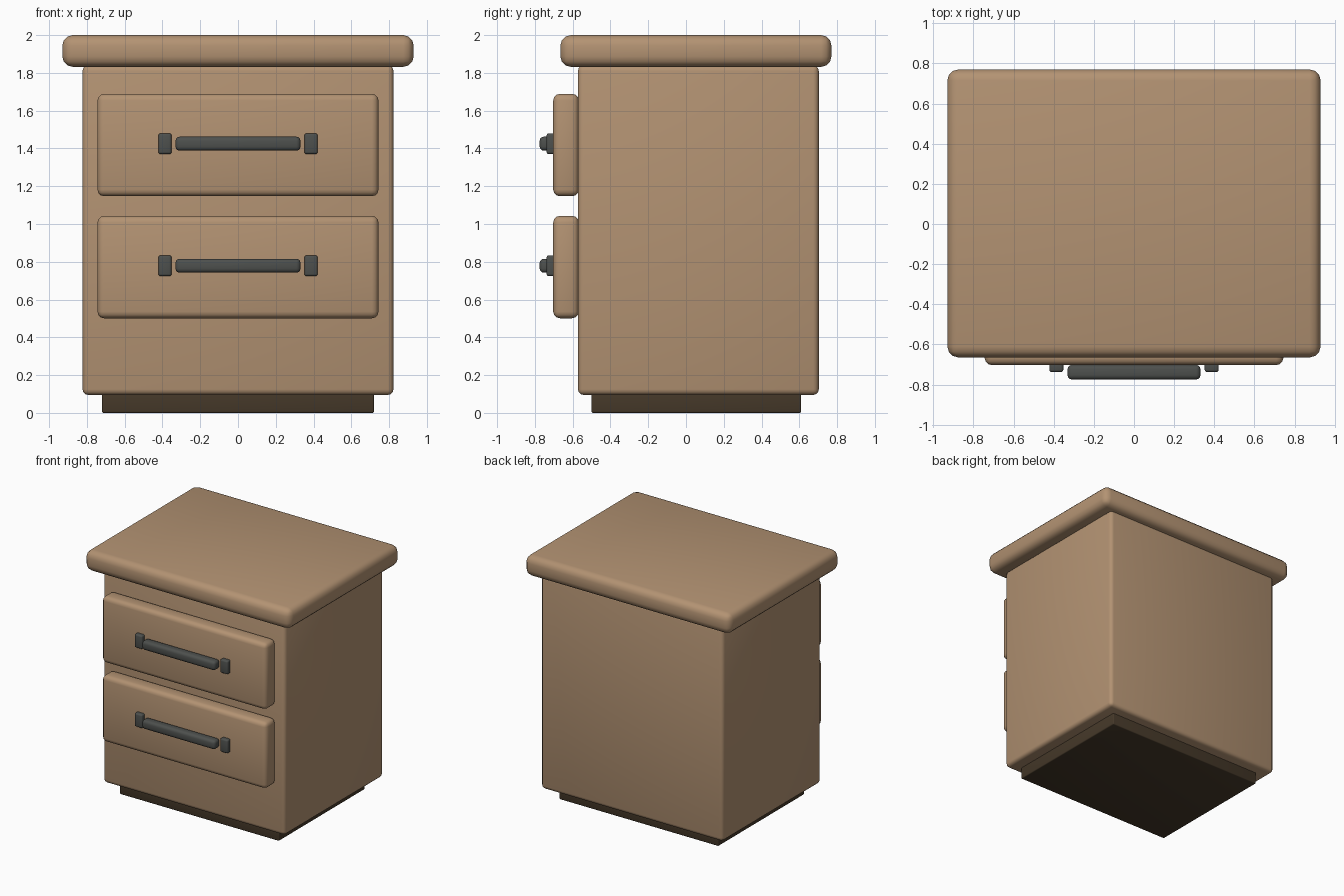
import bpy
import math

cube = bpy.data.objects.get("Cube")
if cube:
    bpy.data.objects.remove(cube, do_unlink=True)


def make_material(name, rgb):
    mat = bpy.data.materials.new(name)
    mat.use_nodes = True
    colour = (*rgb, 1.0)
    mat.diffuse_color = colour
    mat.node_tree.nodes["Principled BSDF"].inputs["Base Color"].default_value = colour
    return mat


wood = make_material("light wood", (0.45, 0.29, 0.17))
dark_wood = make_material("dark wood", (0.06, 0.04, 0.022))
metal = make_material("dark metal", (0.075, 0.08, 0.075))


def rounded_box(name, x, y, z, bevel, mat, segments=3):
    """Box spanning the (low, high) pairs x, y and z, with rounded edges."""
    spans = (x, y, z)
    bpy.ops.mesh.primitive_cube_add(size=1, location=[sum(s) / 2 for s in spans])
    obj = bpy.context.object
    obj.name = name
    obj.scale = [s[1] - s[0] for s in spans]
    bpy.ops.object.transform_apply(location=False, rotation=False, scale=True)
    mod = obj.modifiers.new("rounded edges", "BEVEL")
    mod.width = bevel
    mod.segments = segments
    bpy.ops.object.modifier_apply(modifier=mod.name)
    obj.data.materials.append(mat)
    bpy.ops.object.shade_smooth_by_angle(angle=math.radians(40))
    return obj


# Cabinet
rounded_box("plinth", (-0.72, 0.72), (-0.5, 0.61), (0, 0.12), 0.008, dark_wood)
rounded_box("cabinet_body", (-0.823, 0.823), (-0.572, 0.703), (0.095, 1.84), 0.03, wood)
rounded_box("table_top", (-0.93, 0.93), (-0.665, 0.77), (1.832, 2), 0.055, wood)

# Drawers with handles
for label, mid in (("lower", 0.772), ("upper", 1.418)):
    rounded_box(label + "_drawer_front", (-0.744, 0.744), (-0.703, -0.568),
                (mid - 0.271, mid + 0.271), 0.035, wood)
    grip = mid + 0.007
    rounded_box(label + "_handle_bar", (-0.331, 0.331), (-0.775, -0.702),
                (grip - 0.037, grip + 0.037), 0.022, metal)
    for side, sign in (("left", 1), ("right", -1)):
        rounded_box(f"{label}_handle_post_{side}",
                    sorted((sign * 0.352, sign * 0.422)), (-0.738, -0.68),
                    (grip - 0.055, grip + 0.055), 0.012, metal)
